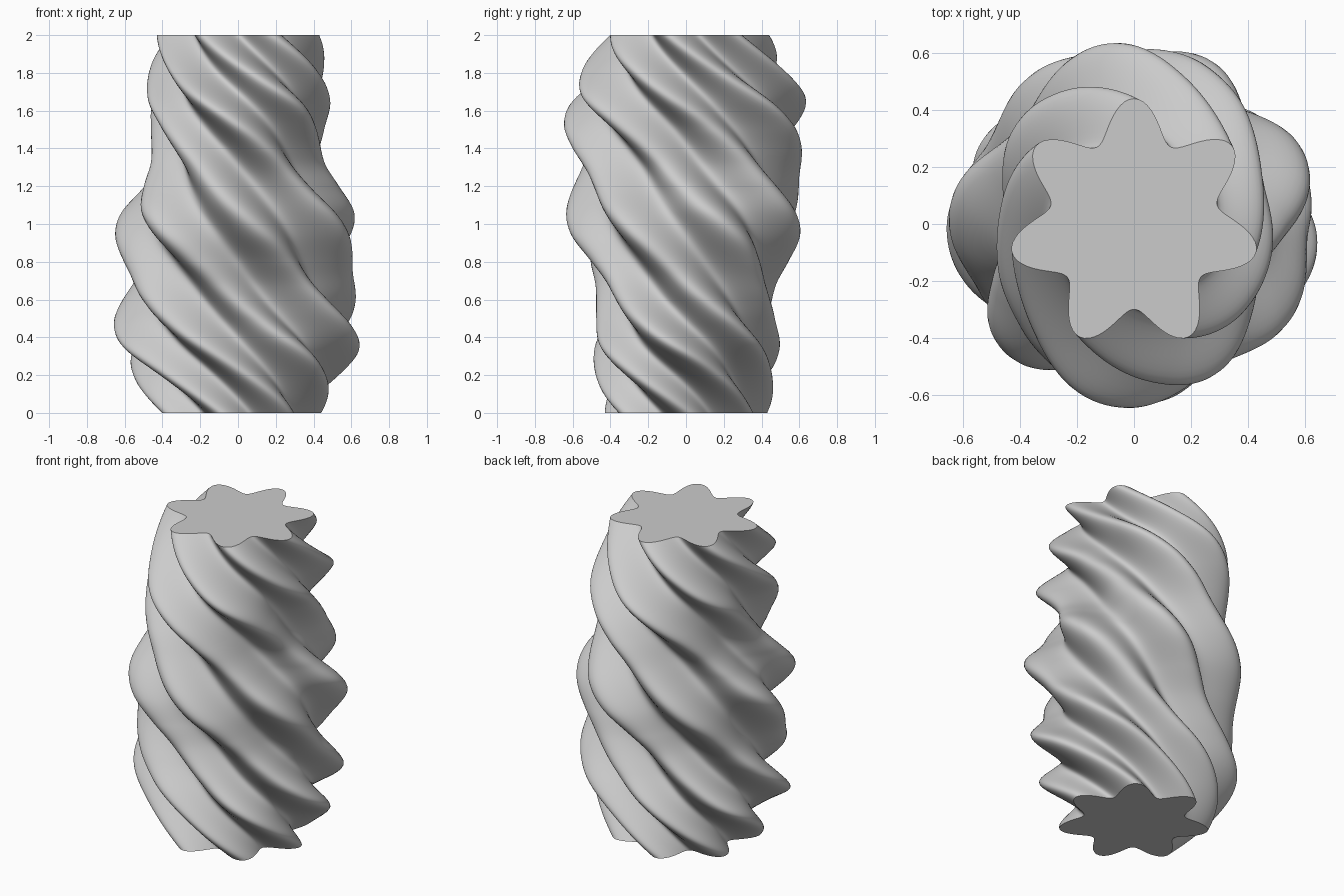
import bpy, bmesh, math

if "Cube" in bpy.data.objects:
    bpy.data.objects.remove(bpy.data.objects["Cube"])

SEG, RINGS, H = 168, 160, 2.0
LOBES, TWIST, EASE = 7, math.radians(-270), math.radians(-12)
OVAL = .3  # share of plain x/y stretch against radial stretch

# Lobe-tip reach along x at each height; the reach along y is nearly the same curve upside down
REACH = [(0, .44), (.2, .56), (.34, .645), (.47, .658), (.6, .635), (.74, .612),
         (.94, .65), (1.06, .63), (1.2, .535), (1.33, .465), (1.5, .464),
         (1.65, .49), (1.83, .468), (2.0, .44)]


def reach(z):
    """Smooth Hermite interpolation through the reach points."""
    n = len(REACH)

    def slope(i):
        a, b = REACH[max(i - 1, 0)], REACH[min(i + 1, n - 1)]
        return (b[1] - a[1]) / (b[0] - a[0])

    i = 0
    while i < n - 2 and z > REACH[i + 1][0]:
        i += 1
    (z0, r0), (z1, r1) = REACH[i], REACH[i + 1]
    d = z1 - z0
    t = (z - z0) / d
    return ((2*t**3 - 3*t*t + 1) * r0 + (t**3 - 2*t*t + t) * d * slope(i)
            + (3*t*t - 2*t**3) * r1 + (t**3 - t*t) * d * slope(i + 1))


# Twisted seven-lobed column, oval in the middle, twisting slower at mid height
bm = bmesh.new()
rings = []
for k in range(RINGS + 1):
    z = H * k / RINGS
    bulge = math.sin(math.pi * z / H)
    sx, sy = reach(z), reach(H - z)
    sy -= .2 * bulge * (sy - .57)
    depth = .16 - .025 * bulge
    ring = []
    for s in range(SEG):
        a = 2 * math.pi * s / SEG
        p = 1 - depth + depth * math.cos(LOBES * a)
        b = a + TWIST * z / H + EASE * math.sin(math.pi * z)
        r = (sx + sy) / 2 + (sx - sy) / 2 * math.cos(2 * b)
        kx, ky = r + OVAL * (sx - r), r + OVAL * (sy - r)
        ring.append(bm.verts.new((p * kx * math.cos(b), p * ky * math.sin(b), z)))
    rings.append(ring)
for lo, hi in zip(rings, rings[1:]):
    for s in range(SEG):
        n = (s + 1) % SEG
        bm.faces.new((lo[s], lo[n], hi[n], hi[s])).smooth = True

# Flat end caps with sharp rims
caps = [bm.faces.new(rings[0][::-1]), bm.faces.new(rings[-1])]
for cap in caps:
    cap.smooth = False
    for e in cap.edges:
        e.smooth = False

mesh = bpy.data.meshes.new("twisted_column")
bm.to_mesh(mesh)
bm.free()
column = bpy.data.objects.new("twisted_column", mesh)
bpy.context.collection.objects.link(column)

grey = bpy.data.materials.new("light grey")
grey.diffuse_color = (.6, .6, .6, 1)
grey.use_nodes = True
grey.node_tree.nodes["Principled BSDF"].inputs["Base Color"].default_value = grey.diffuse_color
mesh.materials.append(grey)
